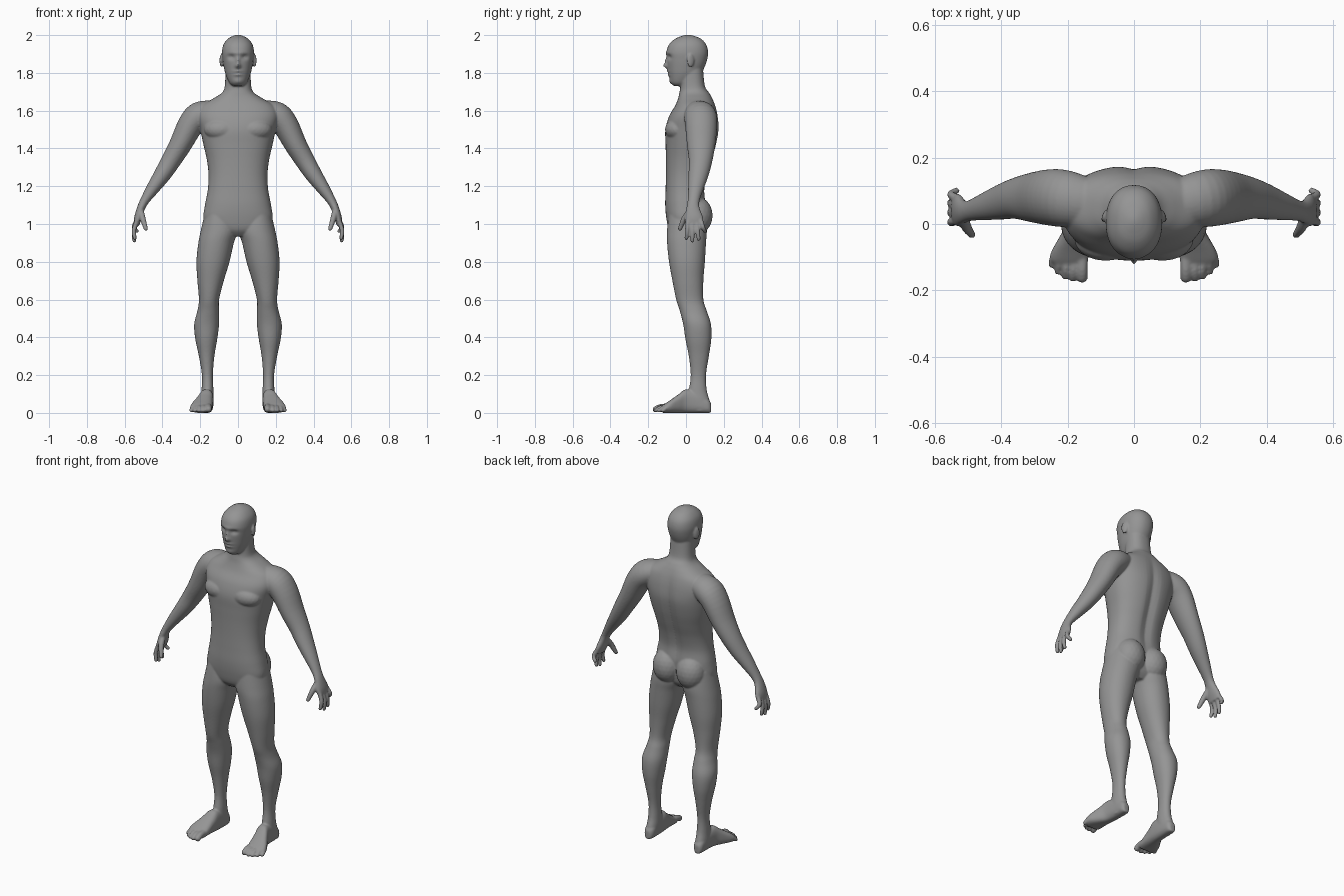
import bpy, bmesh, math
from mathutils import Vector, Matrix

bm = bmesh.new()
X, Y, Z = Vector((1, 0, 0)), Vector((0, 1, 0)), Vector((0, 0, 1))


def spline(rows, steps):
    """Catmull-Rom through rows of numbers."""
    out = []
    for i in range(len(rows) - 1):
        p0, p1 = rows[max(i - 1, 0)], rows[i]
        p2, p3 = rows[i + 1], rows[min(i + 2, len(rows) - 1)]
        for s in range(steps):
            t = s / steps
            out.append([b + 0.5 * t * (c - a + t * (2*a - 5*b + 4*c - d + t * (3*(b - c) + d - a)))
                        for a, b, c, d in zip(p0, p1, p2, p3)])
    return out + [list(rows[-1])]


def skin(rings, mirror, n, sides, shape=None):
    """Closed loft over (centre, u, v) rings, optionally on both sides."""
    for side in ((1, -1) if mirror else (1,)):
        loops = []
        for c, u, v in rings:
            loop = []
            for k in range(sides):
                a = 2 * math.pi * k / sides
                ca, sa = math.cos(a), math.sin(a)
                p = c + u * math.copysign(abs(ca) ** (2 / n), ca) + v * math.copysign(abs(sa) ** (2 / n), sa)
                if shape:
                    p = shape(p)
                loop.append(bm.verts.new((p.x * side, p.y, p.z)))
            loops.append(loop)
        faces = [bm.faces.new(loops[0]), bm.faces.new(loops[-1][::-1])]
        for a, b in zip(loops, loops[1:]):
            for k in range(sides):
                m = (k + 1) % sides
                faces.append(bm.faces.new((a[k], b[k], b[m], a[m])))
        bmesh.ops.recalc_face_normals(bm, faces=faces)


def stack(rows, mirror=False, n=2.2, sides=40, steps=5, shape=None):
    """Horizontal sections: z, x min, x max, y front, y back."""
    rings = [(Vector(((a + b) / 2, (f + k) / 2, z)), X * (b - a) / 2, Y * (k - f) / 2)
             for z, a, b, f, k in spline(rows, steps)]
    skin(rings, mirror, n, sides, shape)


def limb(rows, ref, sides=24, steps=4, tip=False):
    """Mirrored tube: x, y, z, radius across, radius along ref."""
    pts = spline(rows, steps)
    rings = []
    for i, r in enumerate(pts):
        d = (Vector(pts[min(i + 1, len(pts) - 1)][:3]) - Vector(pts[max(i - 1, 0)][:3])).normalized()
        v = (ref - d * d.dot(ref)).normalized()
        rings.append((Vector(r[:3]), d.cross(v) * r[3], v * r[4]))
    skin(rings, True, 2, sides)
    if tip:
        r = rows[-1]
        blob(r[:3], (r[3], r[3], r[3]))


def blob(pos, radii, tilt=0, mirror=True):
    for s in ((1, -1) if mirror else (1,)):
        m = (Matrix.Translation((pos[0] * s, pos[1], pos[2])) @ Matrix.Rotation(tilt * s, 4, 'Z')
             @ Matrix.Diagonal((*radii, 1)))
        bmesh.ops.create_icosphere(bm, subdivisions=3, radius=1, matrix=m)


# torso and neck, with a groove down the spine
def spine(p):
    if p.y > 0.05 and 1.0 < p.z < 1.68:
        p.y -= 0.016 * math.exp(-(p.x / 0.028) ** 2) * math.sin((p.z - 1.0) / 0.68 * math.pi)
    return p


torso = [(0.935, 0.07, -0.06, 0.06), (0.97, 0.16, -0.09, 0.085), (1.03, 0.183, -0.104, 0.095),
         (1.1, 0.175, -0.11, 0.105), (1.18, 0.16, -0.108, 0.1), (1.26, 0.156, -0.106, 0.115),
         (1.34, 0.165, -0.106, 0.14), (1.42, 0.183, -0.108, 0.162), (1.5, 0.2, -0.109, 0.175),
         (1.57, 0.215, -0.09, 0.17), (1.625, 0.195, -0.058, 0.157), (1.665, 0.13, -0.042, 0.14),
         (1.695, 0.085, -0.035, 0.122), (1.73, 0.07, -0.03, 0.1), (1.82, 0.066, -0.03, 0.09)]
stack([(z, -w, w, f, b) for z, w, f, b in torso], n=2.35, sides=64, shape=spine)
blob((0.078, 0.058, 1.045), (0.085, 0.083, 0.1))          # buttocks
blob((0.085, -0.045, 1.5), (0.095, 0.066, 0.06))          # chest muscles

# head: dents and bumps on the face as (x, z, x size, z size, y shift)
FACE = [(0.036, 1.885, 0.018, 0.013, 0.014), (-0.036, 1.885, 0.018, 0.013, 0.014),
        (0, 1.837, 0.013, 0.013, -0.024), (0, 1.862, 0.009, 0.02, -0.013),
        (0, 1.808, 0.024, 0.006, -0.009), (0, 1.790, 0.022, 0.006, -0.009),
        (0, 1.799, 0.024, 0.003, 0.006), (0, 1.755, 0.022, 0.013, -0.006),
        (0, 1.905, 0.045, 0.009, -0.004)]


def face(p):
    if p.y < 0:
        p.y += sum(d * math.exp(-((p.x - x) / a) ** 2 - ((p.z - z) / b) ** 2) for x, z, a, b, d in FACE)
    return p


head = [(1.73, 0.025, -0.062, 0.0), (1.748, 0.046, -0.08, 0.03), (1.79, 0.065, -0.09, 0.075),
        (1.83, 0.075, -0.096, 0.098), (1.87, 0.082, -0.1, 0.112), (1.91, 0.085, -0.103, 0.117),
        (1.95, 0.077, -0.09, 0.107), (1.98, 0.054, -0.058, 0.08), (1.996, 0.026, -0.02, 0.042),
        (2.002, 0.004, 0.006, 0.016)]
stack([(z, -w, w, f, b) for z, w, f, b in head], sides=96, steps=8, shape=face)
blob((0.036, -0.069, 1.885), (0.013, 0.013, 0.010))       # eyes
blob((0.088, 0.024, 1.865), (0.008, 0.02, 0.036), 0.35)   # ears

# legs
stack([(1.06, 0.02, 0.175, -0.09, 0.1), (0.97, 0.002, 0.196, -0.1, 0.11), (0.9, 0.022, 0.21, -0.1, 0.106),
       (0.8, 0.045, 0.22, -0.09, 0.1), (0.7, 0.075, 0.215, -0.072, 0.092), (0.6, 0.1, 0.207, -0.052, 0.092),
       (0.54, 0.1, 0.215, -0.033, 0.11), (0.47, 0.1, 0.232, -0.015, 0.132), (0.39, 0.11, 0.226, -0.003, 0.134),
       (0.3, 0.125, 0.207, 0.015, 0.121), (0.2, 0.133, 0.191, 0.025, 0.106), (0.12, 0.13, 0.193, 0.015, 0.11),
       (0.06, 0.13, 0.196, 0.01, 0.125), (0.01, 0.142, 0.19, 0.03, 0.115)], mirror=True, n=2.1)

# feet: y, x min, x max, top height
foot = [(0.133, 0.15, 0.18, 0.05), (0.115, 0.135, 0.192, 0.075), (0.06, 0.13, 0.197, 0.11),
        (0.0, 0.13, 0.205, 0.125), (-0.04, 0.133, 0.225, 0.098), (-0.08, 0.135, 0.247, 0.07),
        (-0.11, 0.138, 0.252, 0.05), (-0.128, 0.145, 0.235, 0.036)]
skin([(Vector(((a + b) / 2, y, h / 2)), X * (b - a) / 2, Z * h / 2)
      for y, a, b, h in spline(foot, 4)], True, 2.6, 32)

# toes: base x, tip x, tip y, radius
for bx, tx, ty, r in ((0.156, 0.156, -0.16, 0.017), (0.181, 0.184, -0.163, 0.0115),
                      (0.201, 0.207, -0.157, 0.011), (0.220, 0.229, -0.142, 0.011),
                      (0.236, 0.247, -0.122, 0.011)):
    limb([(bx, -0.08, 0.035, r, r), (bx * 0.4 + tx * 0.6, ty + 0.025, 0.03, r, r),
          (tx, ty, r + 0.002, r, r)], X, 16, tip=True)

# arms and palms
limb([(0.12, 0.06, 1.6, 0.055, 0.07), (0.2, 0.075, 1.575, 0.074, 0.085), (0.25, 0.08, 1.525, 0.069, 0.085),
      (0.305, 0.08, 1.42, 0.059, 0.075), (0.355, 0.077, 1.335, 0.052, 0.062), (0.4, 0.066, 1.262, 0.045, 0.053),
      (0.45, 0.052, 1.19, 0.035, 0.041), (0.495, 0.04, 1.122, 0.024, 0.031), (0.515, 0.037, 1.08, 0.021, 0.036),
      (0.53, 0.042, 1.03, 0.02, 0.049), (0.537, 0.046, 0.995, 0.014, 0.046)], Y, 32)

# fingers: base y, tip y, tip x, tip z
for by, ty, tx, tz in ((0.010, 0.002, 0.546, 0.925), (0.034, 0.034, 0.549, 0.911),
                       (0.057, 0.067, 0.549, 0.92), (0.077, 0.1, 0.535, 0.962)):
    limb([(0.533, by, 1.025, 0.012, 0.012), (0.551, (by + ty) / 2, (1.01 + tz) / 2, 0.012, 0.012),
          (tx, ty, tz, 0.0105, 0.0105)], Y, 16, tip=True)
# thumbs
limb([(0.515, 0.025, 1.07, 0.017, 0.017), (0.505, -0.008, 1.03, 0.016, 0.016),
      (0.488, -0.032, 0.975, 0.0115, 0.0115)], Y, 16, tip=True)

# fuse all parts into one smooth skin
mesh = bpy.data.meshes.new("body")
bm.to_mesh(mesh)
bm.free()
body = bpy.data.objects.new("body", mesh)
bpy.context.collection.objects.link(body)
grey = bpy.data.materials.new("plain grey")
grey.diffuse_color = (0.3, 0.3, 0.3, 1)
mesh.materials.append(grey)
fuse = body.modifiers.new("fuse", 'REMESH')
fuse.mode = 'VOXEL'
fuse.voxel_size = 0.005
fuse.use_smooth_shade = True
soften = body.modifiers.new("soften", 'SMOOTH')
soften.factor = 0.5
soften.iterations = 6
